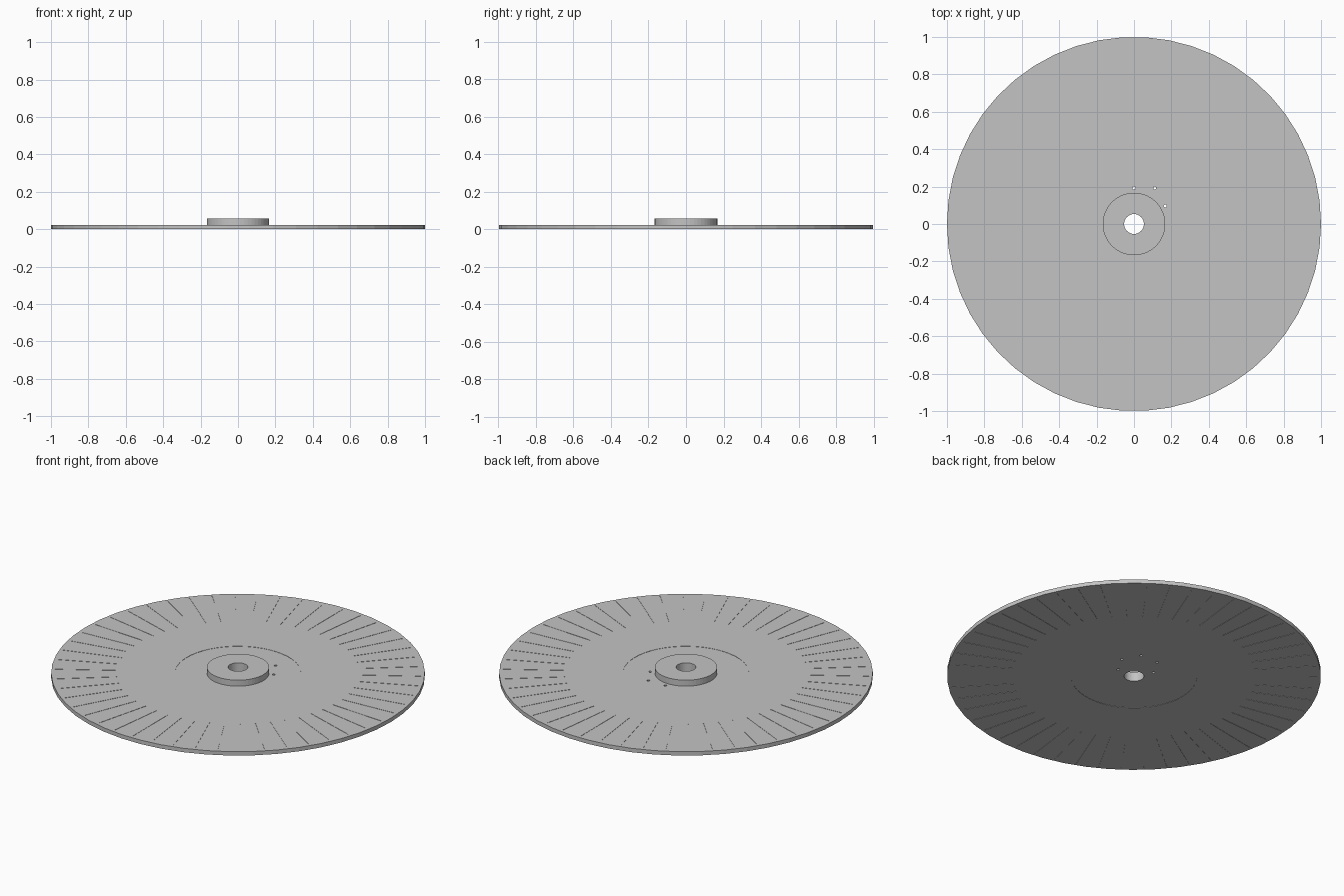
import bpy
import bmesh
from math import cos, sin, tau, radians
from mathutils import Matrix, Vector

if "Cube" in bpy.data.objects:
    bpy.data.objects.remove(bpy.data.objects["Cube"], do_unlink=True)

SIDES = 50
THICK = 0.023      # disc thickness
STEP = 0.0015      # depth of the shallow recess and grooves
BORE = 0.053
HUB_R = 0.167
HUB_TOP = 0.057

grey = bpy.data.materials.new("plain grey")
grey.use_nodes = True
colour = (0.55, 0.55, 0.55, 1)
grey.diffuse_color = colour
grey.node_tree.nodes["Principled BSDF"].inputs["Base Color"].default_value = colour


def make_object(name, bm):
    bmesh.ops.recalc_face_normals(bm, faces=bm.faces)
    mesh = bpy.data.meshes.new(name)
    bm.to_mesh(mesh)
    bm.free()
    mesh.materials.append(grey)
    obj = bpy.data.objects.new(name, mesh)
    bpy.context.collection.objects.link(obj)
    return obj


def lathe(name, profile):
    """Turn a closed (radius, height) profile around z."""
    bm = bmesh.new()
    rings = []
    for i in range(SIDES):
        a = tau * i / SIDES
        rings.append([bm.verts.new((r * cos(a), r * sin(a), z)) for r, z in profile])
    n = len(profile)
    for i in range(SIDES):
        here, there = rings[i], rings[(i + 1) % SIDES]
        for k in range(n):
            m = (k + 1) % n
            bm.faces.new((here[k], there[k], there[m], here[m]))
    return make_object(name, bm)


# Disc, slightly recessed around the centre on both faces
low, high = STEP, THICK - STEP
disc = lathe("disc", [(BORE, low), (0.337, low), (0.337, 0), (1, 0),
                      (1, THICK), (0.337, THICK), (0.337, high), (BORE, high)])

# Raised hub ring with the same bore
lathe("hub", [(BORE, high), (HUB_R, high), (HUB_R, HUB_TOP), (BORE, HUB_TOP)])

# Cutters: fine radial grooves on both faces, and the small holes
cut = bmesh.new()
for i in range(SIDES):
    turn = Matrix.Rotation(tau * (i + 0.5) / SIDES, 4, "Z")
    for z in (0, THICK):
        bmesh.ops.create_cube(cut, size=1, matrix=turn
                              @ Matrix.Translation((0.815, 0, z))
                              @ Matrix.Diagonal((0.33, 0.004, 2 * STEP, 1)))

# Hexagon of holes set off centre; its sixth corner falls in the bore
ring_r = 0.111
ring_centre = Vector((ring_r * cos(radians(60)), ring_r * sin(radians(60)), THICK / 2))
for k in range(6):
    a = radians(60 * k)
    spot = ring_centre + Vector((cos(a), sin(a), 0)) * ring_r
    if spot.xy.length > BORE:
        bmesh.ops.create_cone(cut, cap_ends=True, segments=12, radius1=0.008,
                              radius2=0.008, depth=THICK * 2,
                              matrix=Matrix.Translation(spot))
cutter = make_object("groove_and_hole_cutter", cut)
cutter.hide_render = True

# Cut the disc, then discard the cutter
mod = disc.modifiers.new("cut", "BOOLEAN")
mod.operation = "DIFFERENCE"
mod.solver = "EXACT"
mod.object = cutter
bpy.context.view_layer.objects.active = disc
bpy.ops.object.modifier_apply(modifier=mod.name)
bpy.data.objects.remove(cutter, do_unlink=True)
